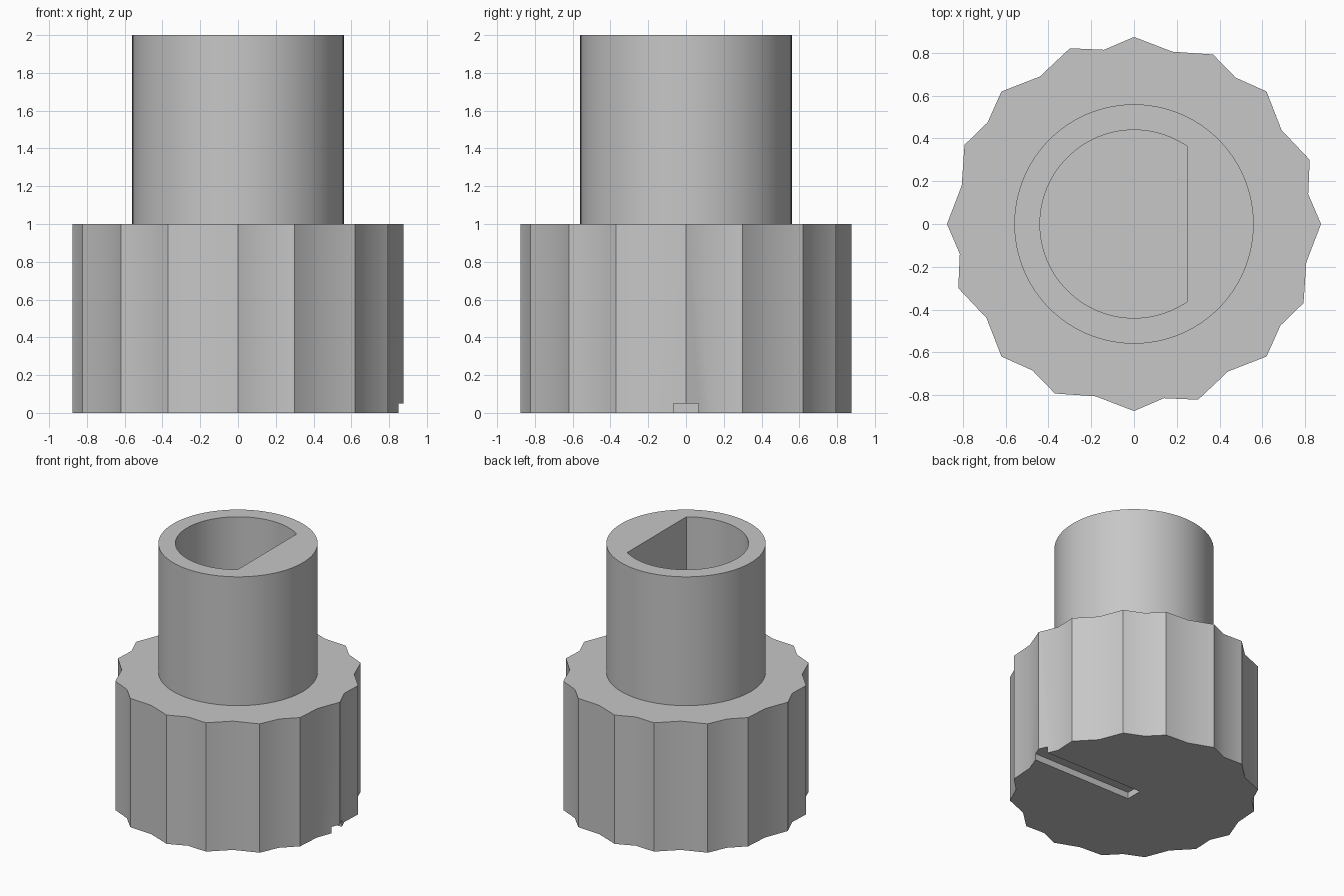
import bpy
import bmesh
import math

default = bpy.data.objects.get("Cube")
if default:
    bpy.data.objects.remove(default, do_unlink=True)

grey = bpy.data.materials.new("light_grey")
grey.use_nodes = True
GREY = (0.57, 0.57, 0.57, 1)
grey.diffuse_color = GREY
grey.node_tree.nodes["Principled BSDF"].inputs["Base Color"].default_value = GREY


def prism(name, outline, bottom, top):
    """Extrude a closed counter-clockwise outline between two heights."""
    bm = bmesh.new()
    base = bm.faces.new([bm.verts.new((x, y, bottom)) for x, y in outline])
    lid = bmesh.ops.extrude_face_region(bm, geom=[base])["geom"]
    moved = [v for v in lid if isinstance(v, bmesh.types.BMVert)]
    bmesh.ops.translate(bm, verts=moved, vec=(0, 0, top - bottom))
    bmesh.ops.recalc_face_normals(bm, faces=bm.faces)
    mesh = bpy.data.meshes.new(name)
    bm.to_mesh(mesh)
    bm.free()
    mesh.materials.append(grey)
    obj = bpy.data.objects.new(name, mesh)
    bpy.context.collection.objects.link(obj)
    return obj


def circle(radius, count=96):
    return [(radius * math.cos(math.tau * i / count),
             radius * math.sin(math.tau * i / count)) for i in range(count)]


def combine(target, tool, operation):
    """Apply a boolean to the target and discard the tool."""
    tool.hide_render = True
    mod = target.modifiers.new(operation.lower(), "BOOLEAN")
    mod.operation = operation
    mod.solver = "EXACT"
    mod.object = tool
    bpy.ops.object.select_all(action="DESELECT")
    bpy.context.view_layer.objects.active = target
    target.select_set(True)
    bpy.ops.object.modifier_apply(modifier=mod.name)
    bpy.data.objects.remove(tool, do_unlink=True)


# Fluted grip: one quarter of the outline, turned four times
quarter = [(0.875, 0), (0.815, 0.14), (0.822, 0.30), (0.69, 0.44),
           (0.62, 0.62), (0.475, 0.685), (0.37, 0.793), (0.18, 0.806)]
outline = []
for turn in range(4):
    outline += quarter
    quarter = [(-y, x) for x, y in quarter]
knob = prism("knob", outline, 0, 1)

# Round collar rising from the grip
combine(knob, prism("collar", circle(0.56), 0.5, 2), "UNION")

# D-shaped shaft socket
FLAT = 0.25
edge = math.sqrt(0.44 ** 2 - FLAT ** 2)
socket = [p for p in circle(0.44) if p[0] < FLAT - 0.005]
half = sum(1 for p in socket if p[1] >= 0 and p[0] >= 0)
arc = sorted(socket, key=lambda p: math.atan2(p[1], p[0]) % math.tau)
d_outline = [(FLAT, edge)] + arc + [(FLAT, -edge)]
combine(knob, prism("socket_cutter", d_outline, 1, 2.2), "DIFFERENCE")

# Pointer groove under the grip, from the centre to the rim
groove = [(0, -0.065), (1, -0.065), (1, 0.065), (0, 0.065)]
combine(knob, prism("groove_cutter", groove, -0.1, 0.05), "DIFFERENCE")

bpy.ops.object.shade_smooth_by_angle(angle=math.radians(30))
